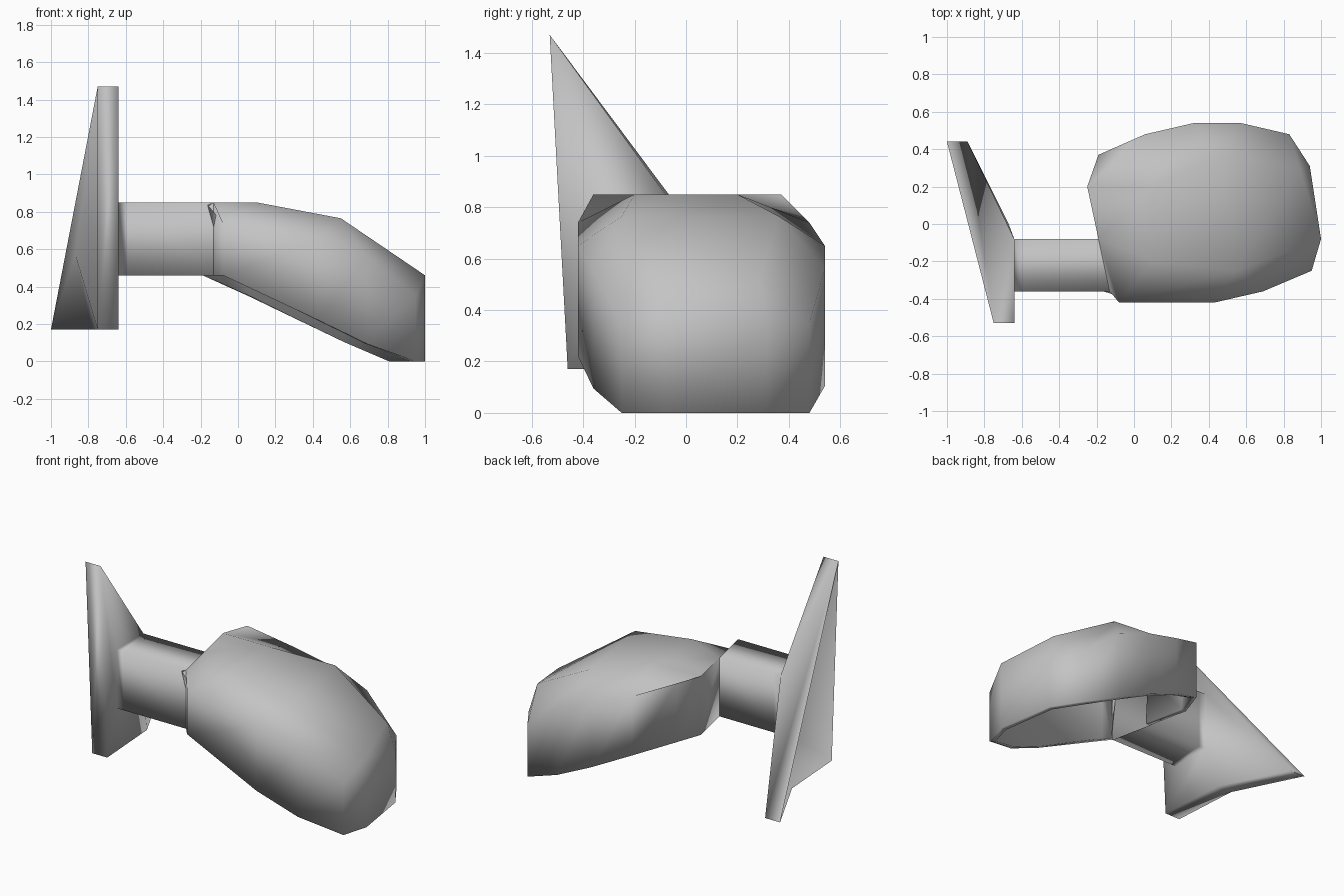
import bpy, bmesh, math

cube = bpy.data.objects.get("Cube")
if cube:
    bpy.data.objects.remove(cube, do_unlink=True)

grey = bpy.data.materials.new("light grey plastic")
grey.use_nodes = True
grey.diffuse_color = (0.55, 0.55, 0.55, 1)
grey.node_tree.nodes["Principled BSDF"].inputs["Base Color"].default_value = grey.diffuse_color


def finish(name, bm, angle):
    """Turn a bmesh into a smooth shaded object."""
    bmesh.ops.recalc_face_normals(bm, faces=bm.faces)
    mesh = bpy.data.meshes.new(name)
    bm.to_mesh(mesh)
    bm.free()
    mesh.materials.append(grey)
    obj = bpy.data.objects.new(name, mesh)
    bpy.context.collection.objects.link(obj)
    bpy.ops.object.select_all(action='DESELECT')
    obj.select_set(True)
    bpy.context.view_layer.objects.active = obj
    bpy.ops.object.shade_smooth_by_angle(angle=math.radians(angle))
    return obj


def rim_height(x, y):
    """Height of the tilted opening, flattened at the outer end."""
    return min(0.46, max(0, 0.46 - 0.47 * (x + 0.127 + 0.111 * y)))


# Housing: plan outline with the height of the shoulder at each corner
outline = [(-.08, -.42, .74), (.43, -.42, .65), (.69, -.36, .56), (.95, -.25, .35),
           (1, -.08, .46), (.94, .31, .34), (.83, .48, .35), (.57, .54, .56),
           (.32, .54, .65), (.06, .48, .74), (-.19, .37, .85), (-.25, .2, .85),
           (-.19, -.08, .85), (-.13, -.36, .85)]
crown = [(.1, -.2, .85), (.1, .2, .85), (.55, -.25, .765), (.46, .36, .765), (.89, .29, .53)]
bm = bmesh.new()
upper = [bm.verts.new(p) for p in outline]
lower = [bm.verts.new((x, y, rim_height(x, y))) for x, y, z in outline]
a, b, c, d, e = [bm.verts.new(p) for p in crown]
# Side walls, left open between the last two corners where the arm enters
for i in range(len(outline)):
    j = (i + 1) % len(outline)
    if i != 12:
        bm.faces.new((lower[i], lower[j], upper[j], upper[i]))
# Top cap, with shallow creases at the inner corners
u = upper
for face in [(u[0], u[12], u[13]), (u[0], a, u[12]), (u[12], a, b, u[11]), (u[11], b, u[9]),
             (u[9], u[10], u[11]), (b, u[8], u[9]), (a, c, d, b), (b, d, u[8]),
             (d, u[7], u[8]), (u[0], u[1], c, a), (u[1], u[2], c), (u[2], u[4], c),
             (u[2], u[3], u[4]), (c, u[4], e, d), (d, e, u[6], u[7]), (e, u[5], u[6]),
             (e, u[4], u[5])]:
    bm.faces.new(face)
housing = finish("mirror_housing", bm, 85)
shell = housing.modifiers.new("shell", 'SOLIDIFY')
shell.thickness = 0.035
shell.offset = -1

# Base: bent triangular plate, raised where the arm grows out of it
points = {
    "top": (-.64, -.53, 1.47), "front": (-.64, -.46, .17), "low": (-.67, 0, .17),
    "back": (-.89, .44, .17), "in_top": (-.75, -.53, 1.47), "in_front": (-.75, -.46, .17),
    "in_low": (-.78, 0, .17), "in_mid": (-.87, .1, .57), "in_back": (-1, .44, .17)}
faces = ["top front arm_low_front arm_high_front", "top arm_high_front arm_high",
         "front low arm_low arm_low_front", "arm_low low back", "arm_high arm_low back",
         "top in_top in_front front", "front in_front in_low low",
         "low in_low in_back back", "top arm_high in_top", "arm_high back in_top",
         "back in_back in_top", "in_top in_mid in_front", "in_front in_mid in_low",
         "in_low in_mid in_back", "in_top in_back in_mid"]

# Arm: open tube of three rings from the base to the housing
for ring, x_back, x_front in (("arm", -.64, -.64), ("mid", -.59, -.59), ("end", -.19, -.13)):
    for level, z in (("low", .46), ("high", .85)):
        points[f"{ring}_{level}"] = (x_back, -.08, z)
        points[f"{ring}_{level}_front"] = (x_front, -.36, z)
corners = ["low", "high", "high_front", "low_front"]
for p, q in zip(corners, corners[1:] + corners[:1]):
    for near, far in (("arm", "mid"), ("mid", "end")):
        faces.append(f"{near}_{p} {near}_{q} {far}_{q} {far}_{p}")
bm = bmesh.new()
verts = {name: bm.verts.new(p) for name, p in points.items()}
for face in faces:
    bm.faces.new([verts[name] for name in face.split()])
finish("mounting_base_and_arm", bm, 95)
